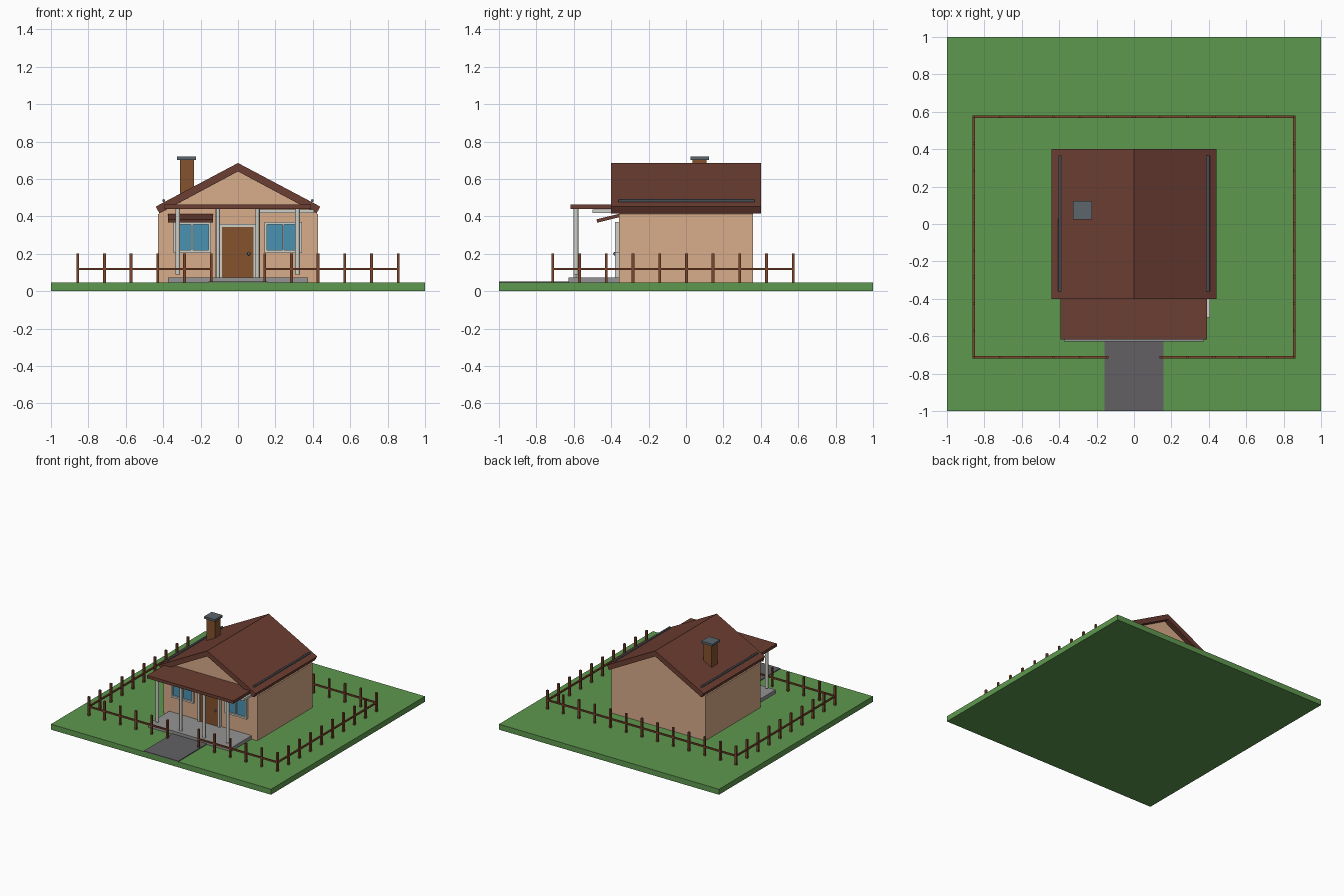
import bpy, math
from mathutils import Vector

cube = bpy.data.objects.get("Cube")
if cube:
    bpy.data.objects.remove(cube, do_unlink=True)


def material(name, r, g, b):
    lin = [(c / 255 / 12.92) if c < 11 else ((c / 255 + 0.055) / 1.055) ** 2.4 for c in (r, g, b)]
    m = bpy.data.materials.new(name)
    m.use_nodes = True
    m.diffuse_color = (*lin, 1)
    m.node_tree.nodes["Principled BSDF"].inputs["Base Color"].default_value = (*lin, 1)
    return m


GRASS = material("grass green", 94, 152, 78)
WALL = material("warm plaster", 217, 172, 138)
ROOF = material("roof brown", 108, 62, 50)
WOOD = material("door wood", 134, 82, 46)
FENCE = material("fence wood", 122, 70, 44)
TRIM = material("pale trim", 208, 208, 200)
GLASS = material("window blue", 74, 146, 180)
STONE = material("porch stone", 148, 148, 148)
PATH = material("path grey", 98, 96, 100)
METAL = material("dark metal", 92, 102, 108)


def mesh_object(name, verts, faces, mat):
    me = bpy.data.meshes.new(name)
    me.from_pydata(verts, [], faces)
    me.materials.append(mat)
    ob = bpy.data.objects.new(name, me)
    bpy.context.scene.collection.objects.link(ob)
    return ob


def extrude_y(name, profile, y0, y1, mat):
    """Extrude an (x, z) outline, counter-clockwise from the front, along y."""
    n = len(profile)
    verts = [(x, y, z) for y in (y0, y1) for x, z in profile]
    faces = [tuple(range(n)), tuple(reversed(range(n, 2 * n)))]
    faces += [(i, i + n, (i + 1) % n + n, (i + 1) % n) for i in range(n)]
    return mesh_object(name, verts, faces, mat)


def box(name, x0, x1, y0, y1, z0, z1, mat):
    return extrude_y(name, [(x0, z0), (x1, z0), (x1, z1), (x0, z1)], y0, y1, mat)


def rod(name, start, end, radius, mat, sides=12):
    a, b = Vector(start), Vector(end)
    bpy.ops.mesh.primitive_cylinder_add(vertices=sides, radius=radius, depth=(b - a).length,
                                        location=(a + b) / 2)
    ob = bpy.context.object
    ob.name = name
    ob.rotation_euler = (b - a).to_track_quat("Z", "Y").to_euler()
    ob.data.materials.append(mat)
    bpy.ops.object.shade_smooth_by_angle()
    return ob


# Ground, path and porch floor
G = 0.045
box("lawn", -1, 1, -1, 1, 0, G, GRASS)
box("front_path", -0.157, 0.157, -1, -0.62, G, G + 0.006, PATH)
box("porch_floor", -0.375, 0.375, -0.628, -0.35, G, 0.074, STONE)

# House body with gables
SLOPE, RIDGE, UNDER = 0.534, 0.685, 0.64
W = 0.427
eave = UNDER - SLOPE * W
extrude_y("house_walls", [(-W, G), (W, G), (W, eave), (0, UNDER), (-W, eave)], -0.358, 0.358, WALL)

# Pitched roof, its ends cut square to the slope
extrude_y("main_roof", [(0, RIDGE), (-0.44, 0.452), (-0.42, 0.416), (0, UNDER),
                        (0.42, 0.416), (0.44, 0.452)], -0.4, 0.4, ROOF)
for side, s in (("right", -1), ("left", 1)):
    rod(side + "_gutter", (s * 0.397, -0.36, 0.484), (s * 0.397, 0.365, 0.484), 0.008, METAL)

# Chimney
box("chimney", -0.31, -0.235, 0.035, 0.11, 0.46, 0.705, WOOD)
box("chimney_cap", -0.325, -0.225, 0.023, 0.122, 0.702, 0.72, METAL)

# Porch roof and posts
box("porch_roof", -0.394, 0.39, -0.618, -0.355, 0.438, 0.462, ROOF)
for i, (x, base) in enumerate([(-0.322, 0.09), (-0.108, 0.074), (0.105, 0.074), (0.318, 0.09)]):
    rod(f"porch_post_{i + 1}", (x, -0.588, base), (x, -0.588, 0.44), 0.0125, TRIM)

# Canopies above the windows
canopy = box("right_canopy", -0.12, 0.12, -0.063, 0.063, -0.009, 0.009, ROOF)
canopy.location = (-0.253, -0.415, 0.39)
canopy.rotation_euler.x = math.radians(14)
box("left_canopy", 0.115, 0.405, -0.5, -0.355, 0.418, 0.437, TRIM)

# Windows
Z0, Z1, B = 0.205, 0.37, 0.014
for side, cx in (("right", -0.245), ("left", 0.242)):
    x0, x1 = cx - 0.1, cx + 0.1
    box(side + "_window_glass", x0 + B / 2, x1 - B / 2, -0.367, -0.355, Z0 + B / 2, Z1 - B / 2, GLASS)
    for part, a, b in (("outer_jamb", x0, x0 + B), ("inner_jamb", x1 - B, x1),
                       ("mullion", cx - 0.005, cx + 0.005)):
        box(f"{side}_window_{part}", a, b, -0.379, -0.355, Z0, Z1, TRIM)
    for part, a in (("sill", Z0), ("head", Z1 - B)):
        box(f"{side}_window_{part}", x0, x1, -0.379, -0.355, a, a + B, TRIM)

# Door
box("door", -0.085, 0.083, -0.372, -0.355, 0.074, 0.342, WOOD)
for part, a, b in (("right", -0.102, -0.085), ("left", 0.083, 0.1)):
    box(f"door_{part}_jamb", a, b, -0.38, -0.355, 0.074, 0.342, TRIM)
box("door_head", -0.102, 0.1, -0.38, -0.355, 0.342, 0.36, TRIM)
bpy.ops.mesh.primitive_uv_sphere_add(segments=12, ring_count=8, radius=0.009,
                                     location=(0.058, -0.38, 0.2))
knob = bpy.context.object
knob.name = "door_knob"
knob.data.materials.append(METAL)
bpy.ops.object.shade_smooth_by_angle()

# Fence: evenly spaced posts round the garden, with a gap for the path
STEP, FX, F0 = 0.1428, 0.857, -0.712
F1 = F0 + 9 * STEP
spots = [(-FX + STEP * i, y) for i in range(13) for y in (F0, F1) if not (i == 6 and y == F0)]
spots += [(x, F0 + STEP * j) for j in range(1, 9) for x in (-FX, FX)]
R = 0.0075
for i, (x, y) in enumerate(spots):
    box(f"fence_post_{i + 1}", x - R, x + R, y - R, y + R, G, 0.2, FENCE)
GAP, H, T = FX - 5 * STEP, 0.118, 0.006
rails = {"front_right": (-FX, -GAP, F0, F0), "front_left": (GAP, FX, F0, F0),
         "back": (-FX, FX, F1, F1), "right": (-FX, -FX, F0, F1), "left": (FX, FX, F0, F1)}
for name, (x0, x1, y0, y1) in rails.items():
    box(name + "_fence_rail", x0 - T, x1 + T, y0 - T, y1 + T, H - T, H + T, FENCE)
